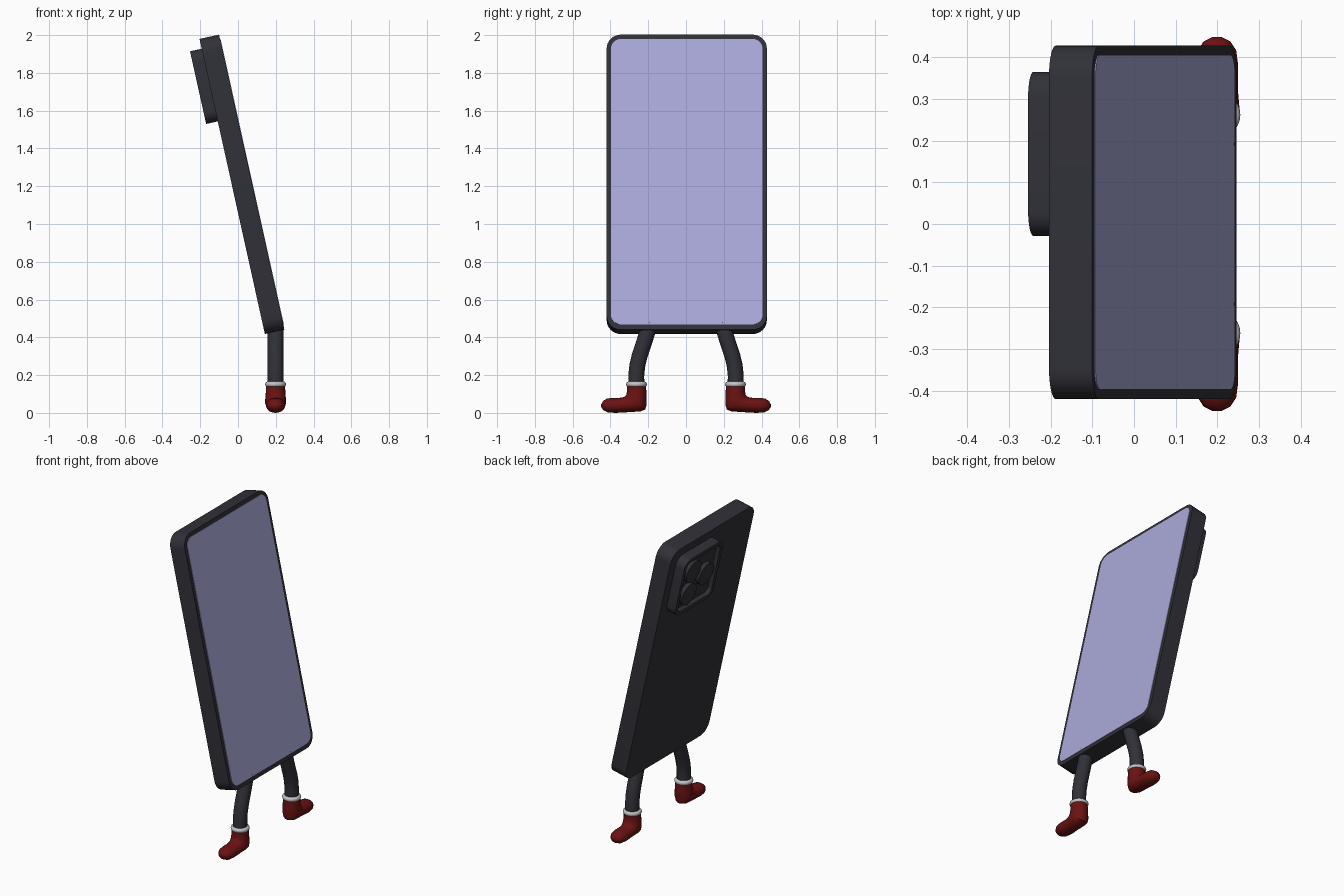
import bpy, bmesh, math
from mathutils import Matrix, Vector

if "Cube" in bpy.data.objects:
    bpy.data.objects.remove(bpy.data.objects["Cube"])


def material(name, rgb):
    m = bpy.data.materials.new(name)
    m.diffuse_color = (*rgb, 1)
    m.use_nodes = True
    m.node_tree.nodes["Principled BSDF"].inputs["Base Color"].default_value = m.diffuse_color
    return m


CASE = material("charcoal", (0.030, 0.030, 0.040))
SCREEN = material("lavender screen", (0.40, 0.40, 0.70))
RED = material("dark red", (0.15, 0.006, 0.006))
CUFF = material("light grey", (0.55, 0.55, 0.55))

# The phone is built upright around its own centre, then leaned back
LEAN = Matrix.Translation((0.021, 0.004, 1.21)) @ Matrix.Rotation(math.radians(-12.5), 4, 'Y')


def finish(name, bm, mat, matrix=None):
    bmesh.ops.recalc_face_normals(bm, faces=bm.faces)
    me = bpy.data.meshes.new(name)
    bm.to_mesh(me)
    bm.free()
    ob = bpy.data.objects.new(name, me)
    bpy.context.collection.objects.link(ob)
    me.materials.append(mat)
    if matrix:
        ob.matrix_world = matrix
    bpy.ops.object.select_all(action='DESELECT')
    ob.select_set(True)
    bpy.context.view_layer.objects.active = ob
    bpy.ops.object.shade_smooth_by_angle(angle=math.radians(35))
    return ob


def slab(yc, zc, hw, hh, r, x0, x1, seg=8):
    """Rounded rectangle in the yz plane, extruded from x0 to x1."""
    bm = bmesh.new()
    verts = []
    for k, (sy, sz) in enumerate([(1, 1), (-1, 1), (-1, -1), (1, -1)]):
        for i in range(seg + 1):
            a = math.pi / 2 * (k + i / seg)
            verts.append(bm.verts.new((x0, yc + sy * (hw - r) + r * math.cos(a),
                                       zc + sz * (hh - r) + r * math.sin(a))))
    face = bm.faces.new(verts)
    ext = bmesh.ops.extrude_face_region(bm, geom=[face])
    moved = [g for g in ext["geom"] if isinstance(g, bmesh.types.BMVert)]
    bmesh.ops.translate(bm, verts=moved, vec=(x1 - x0, 0, 0))
    cap = [g for g in ext["geom"] if isinstance(g, bmesh.types.BMFace)][0]
    return bm, cap


# Phone case and screen plate
bm, _ = slab(0, 0, 0.424, 0.80, 0.075, -0.053, 0.053)
finish("phone_body", bm, CASE, LEAN)
bm, _ = slab(0, 0.002, 0.401, 0.774, 0.052, 0.052, 0.056)
finish("screen", bm, SCREEN, LEAN)

# Camera bump with a raised rim around a sunken panel
BY, BZ = 0.164, 0.55
bm, cap = slab(BY, BZ, 0.197, 0.197, 0.06, -0.05, -0.116)
bm.normal_update()
bmesh.ops.inset_region(bm, faces=[cap], thickness=0.025)
bmesh.ops.inset_region(bm, faces=[cap], thickness=0.006)
bmesh.ops.translate(bm, verts=cap.verts, vec=(0.025, 0, 0))
finish("camera_bump", bm, CASE, LEAN)

# Three camera lenses
for i, (dy, dz) in enumerate([(0.076, 0.08), (0.076, -0.08), (-0.076, 0.0)]):
    bm = bmesh.new()
    place = Matrix.Translation((-0.100, BY + dy, BZ + dz)) @ Matrix.Rotation(math.pi / 2, 4, 'Y')
    bmesh.ops.create_cone(bm, cap_ends=True, segments=32, radius1=0.073,
                          radius2=0.073, depth=0.03, matrix=place)
    finish(f"camera_lens_{i + 1}", bm, CASE, LEAN)


def loft(rings, cx, side, n=20):
    """Skin elliptical rings, each given by its two ends in yz and its half width in x."""
    bm = bmesh.new()
    loops = []
    for (ya, za), (yb, zb), rx in rings:
        mid = Vector((0, (ya + yb) / 2, (za + zb) / 2))
        half = Vector((0, (yb - ya) / 2, (zb - za) / 2))
        loop = []
        for i in range(n):
            a = 2 * math.pi * i / n
            p = mid + half * math.cos(a)
            loop.append(bm.verts.new((cx + rx * math.sin(a), side * p.y, p.z)))
        loops.append(loop)
    for lo, hi in zip(loops, loops[1:]):
        for i in range(n):
            j = (i + 1) % n
            bm.faces.new((lo[i], lo[j], hi[j], hi[i]))
    bm.faces.new(loops[0])
    bm.faces.new(loops[-1])
    return bm


def leg_rings():
    path = [(0.192, 0.48), (0.207, 0.42), (0.226, 0.36), (0.246, 0.30),
            (0.258, 0.25), (0.263, 0.20), (0.263, 0.14)]
    rings = []
    for i, p in enumerate(path):
        a, b = path[max(i - 1, 0)], path[min(i + 1, len(path) - 1)]
        t = Vector((b[0] - a[0], b[1] - a[1])).normalized() * 0.042
        rings.append(((p[0] + t.y, p[1] - t.x), (p[0] - t.y, p[1] + t.x), 0.042))
    return rings


# Shoe sections from ankle, round the heel, out to the toe
SHOE = [((0.212, 0.150), (0.312, 0.150), 0.050),
        ((0.209, 0.095), (0.312, 0.115), 0.052),
        ((0.208, 0.045), (0.316, 0.095), 0.055),
        ((0.216, 0.018), (0.324, 0.086), 0.055),
        ((0.240, 0.008), (0.335, 0.082), 0.053),
        ((0.300, 0.004), (0.350, 0.080), 0.050),
        ((0.375, 0.000), (0.385, 0.080), 0.051),
        ((0.415, 0.003), (0.418, 0.076), 0.046),
        ((0.438, 0.014), (0.438, 0.064), 0.032),
        ((0.449, 0.032), (0.449, 0.046), 0.010)]
FOOT_X = 0.199

for side, label in ((1, "right"), (-1, "left")):
    finish(f"{label}_leg", loft(leg_rings(), FOOT_X, side), CASE)
    finish(f"{label}_shoe", loft(SHOE, FOOT_X, side), RED)
    # Rounded cuff at the ankle
    bpy.ops.mesh.primitive_torus_add(location=(FOOT_X, side * 0.262, 0.151), major_radius=0.041,
                                     minor_radius=0.015, major_segments=28, minor_segments=10)
    cuff = bpy.context.object
    cuff.name = f"{label}_cuff"
    cuff.data.materials.append(CUFF)
    bpy.ops.object.shade_smooth()
